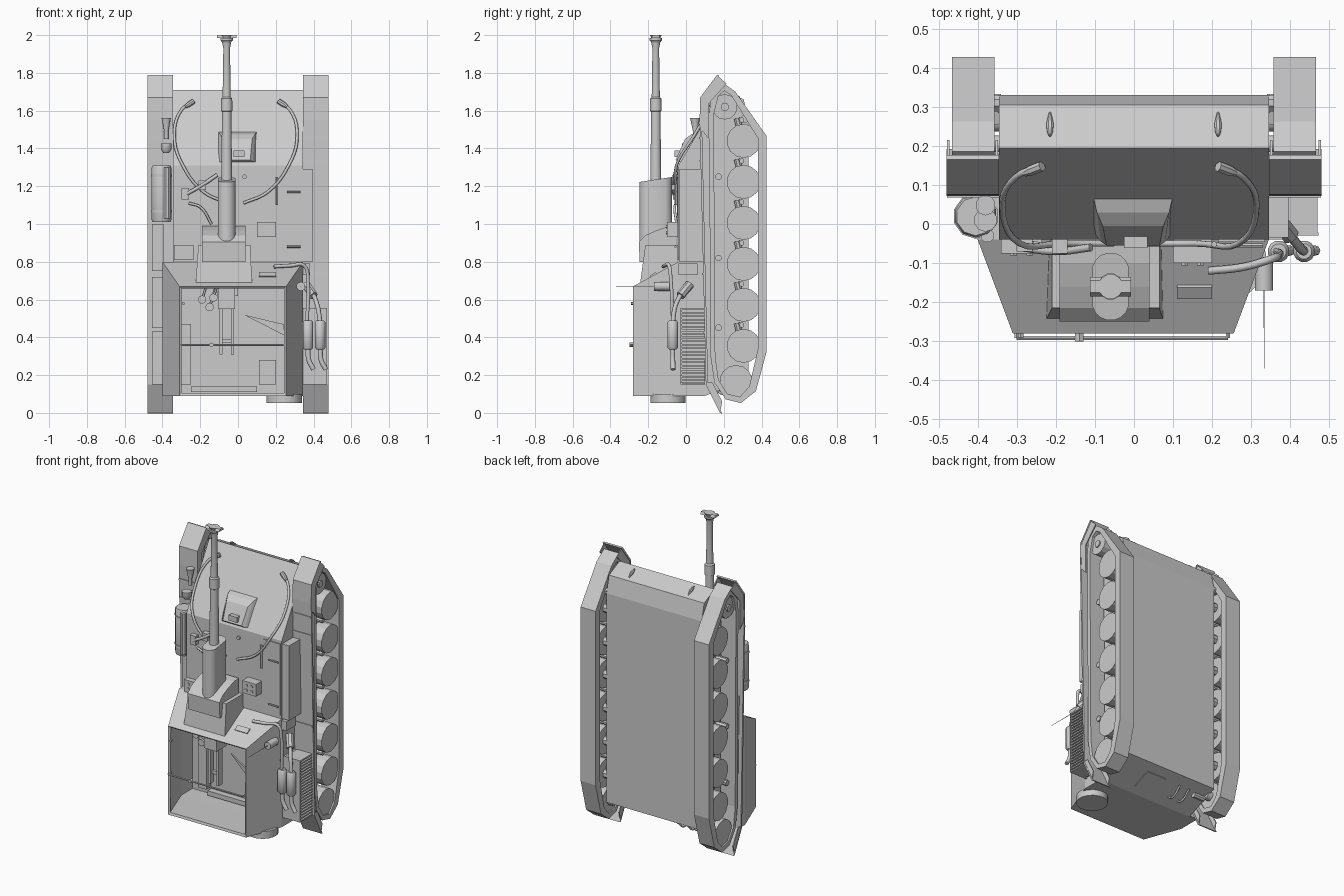
import bpy, bmesh, math
from mathutils import Vector


def loft(name, rings, caps=True, smooth=False, thick=0):
    """Skin a list of closed rings of 3D points."""
    bm = bmesh.new()
    vs = [[bm.verts.new(p) for p in r] for r in rings]
    n = len(rings[0])
    for a, b in zip(vs, vs[1:]):
        for i in range(n):
            bm.faces.new((a[i], a[(i + 1) % n], b[(i + 1) % n], b[i]))
    if caps:
        bm.faces.new(vs[0])
        bm.faces.new(vs[-1])
    bmesh.ops.remove_doubles(bm, verts=bm.verts, dist=1e-5)
    bmesh.ops.recalc_face_normals(bm, faces=bm.faces)
    me = bpy.data.meshes.new(name)
    bm.to_mesh(me)
    bm.free()
    if smooth:
        me.polygons.foreach_set("use_smooth", [True] * len(me.polygons))
        me.set_sharp_from_angle(angle=math.radians(40))
    ob = bpy.data.objects.new(name, me)
    bpy.context.collection.objects.link(ob)
    if thick:
        m = ob.modifiers.new("thickness", 'SOLIDIFY')
        m.thickness, m.offset, m.use_even_offset = thick, -1, True
    return ob


def prism(name, prof, x0, x1):
    """Side profile of (y, z) points extruded along x."""
    return loft(name, [[(x, y, z) for y, z in prof] for x in (x0, x1)])


def box(name, x0, x1, y0, y1, z0, z1):
    return prism(name, [(y0, z0), (y1, z0), (y1, z1), (y0, z1)], x0, x1)


def lathe(name, p0, p1, steps, n=12, smooth=True):
    """Round part from p0 to p1; steps are (fraction, radius)."""
    p0, p1 = Vector(p0), Vector(p1)
    q = (p1 - p0).to_track_quat('Z', 'Y')
    angles = [2 * math.pi * (i + .5) / n for i in range(n)]
    rings = [[p0.lerp(p1, t) + q @ Vector((r * math.cos(a), r * math.sin(a), 0)) for a in angles]
             for t, r in steps]
    return loft(name, rings, smooth=smooth)


def rod(name, p0, p1, r, n=10, smooth=True):
    return lathe(name, p0, p1, [(0, r), (1, r)], n, smooth)


def pipe(name, pts, r):
    cu = bpy.data.curves.new(name, 'CURVE')
    cu.dimensions, cu.bevel_depth, cu.bevel_resolution = '3D', r, 2
    cu.resolution_u, cu.use_fill_caps = 5, True
    sp = cu.splines.new('BEZIER')
    sp.bezier_points.add(len(pts) - 1)
    for b, p in zip(sp.bezier_points, pts):
        b.co, b.handle_left_type, b.handle_right_type = p, 'AUTO', 'AUTO'
    ob = bpy.data.objects.new(name, cu)
    bpy.context.collection.objects.link(ob)


def sheet(name, prof, x0, x1, t):
    """Bent plate following (y, z) points, thickened towards +y."""
    prism(name, prof + [(y + t, z - t * .3) for y, z in reversed(prof)], x0, x1)


def glacis(z):
    return max(-.04, .195 - (1.71 - z) * .5875)


# hull with low floor under the fighting compartment
prism("hull", [(.195, 1.71), (.305, 1.66), (.33, 1.55), (.33, .18), (.1, .09),
               (.1, .79), (-.04, .79), (-.04, 1.31)], -.345, .345)

# open-topped fighting compartment
rings = [[(a, y, .09), (b, y, .09), (b, y, h), (a, y, h)]
         for y, a, b, h in ((.1, -.40, .345, .8), (-.04, -.40, .345, .8), (-.28, -.31, .255, .67))]
loft("compartment_walls", rings, caps=False, thick=.014)
box("compartment_floor", -.395, .34, .08, .105, .095, .795)
rod("rear_drum", (.245, -.095, .052), (.245, -.095, .1), .095, 16)
rod("cross_rail", (-.30, -.292, .36), (.24, -.292, .36), .006, 6)
for x in (-.30, .24):
    rod("rail_bracket", (x, -.292, .36), (x, -.26, .36), .006, 6)
rod("rail_clamp", (-.14, -.3, .36), (-.14, -.28, .36), .012, 6)
rod("front_rail", (-.29, -.29, .58), (-.29, -.27, .58), .008, 6)

# running gear, mirrored left and right
wheel_z = [1.44 - .217 * i for i in range(6)]
outer = [(.135, 1.7), (.185, 1.755), (.262, 1.7), (.427, 1.465), (.427, .325), (.37, .115),
         (.29, .052), (.21, .072), (.15, .16), (.13, .3), (.122, 1.58)]
inner = [(.172, 1.68), (.203, 1.705), (.24, 1.68), (.38, 1.455), (.38, .335), (.335, .14),
         (.285, .085), (.22, .1), (.172, .175), (.155, .3), (.147, 1.58)]
for s in (-1, 1):
    ring = lambda prof, x: [(s * x, y, z) for y, z in prof]
    loft("track_belt", [ring(outer, .357), ring(outer, .465), ring(inner, .465),
                        ring(inner, .357), ring(outer, .357)], caps=False)
    for z in wheel_z:
        lathe("road_wheel", (s * .37, .305, z), (s * .455, .305, z), [(0, .09), (1, .09)], 14, False)
        rod("wheel_axle", (s * .34, .305, z), (s * .37, .305, z), .03, 8)
        rod("swing_arm", (s * .355, .30, z), (s * .355, .27, z + .12), .018, 8)
        rod("arm_stop", (s * .34, .295, z + .11), (s * .41, .295, z + .11), .014, 8)
    lathe("idler_wheel", (s * .365, .265, .165), (s * .455, .265, .165), [(0, .088), (1, .088)], 14, False)
    rod("idler_axle", (s * .33, .265, .165), (s * .37, .265, .165), .03, 10)
    lathe("drive_sprocket", (s * .37, .205, 1.62), (s * .45, .205, 1.62), [(0, .067), (1, .067)], 14, False)
    rod("sprocket_hub", (s * .33, .205, 1.62), (s * .458, .205, 1.62), .022, 10)
    rod("tension_roller", (s * .345, .31, 1.555), (s * .39, .31, 1.555), .022, 8)
    for z in (1.25, .82, .45):
        rod("return_roller", (s * .34, .172, z), (s * .42, .172, z), .018, 8)
    # fender with sloped nose, side cheeks and tail flap
    sheet("fender", [(.165, 1.79), (.075, 1.67), (.072, 1.55), (.105, .15), (.18, 0)],
          s * .345, s * .48, .012)
    for x in (.348, .472):
        prism("fender_cheek", [(.165, 1.788), (.077, 1.67), (.08, 1.5), (.122, 1.45),
                               (.122, 1.64), (.215, 1.742)], s * x, s * (x + .006))
        prism("flap_cheek", [(.105, .16), (.18, 0), (.192, .06), (.14, .16)], s * x, s * (x + .006))
    for z in (1.33, 1.45, .73, .42):
        y = .072 + (1.55 - z) * .0235
        box("fender_seam", s * .345, s * .478, y - .006, y, z, z + .01)
    # tow hooks and tow cables on the nose
    lathe("tow_hook", (s * .215, .285, 1.67), (s * .215, .225, 1.706),
          [(0, .003), (.5, .01), (.8, .008), (1, .003)], 8)
    path = [(.235, 1.645), (.29, 1.6), (.325, 1.47), (.28, 1.31), (.17, 1.17), (.04, 1.11)]
    pipe("tow_cable", [(s * x - .012, glacis(z) - .01, z) for x, z in path], .008)
    lathe("cable_eye", (s * .27 - .01, glacis(1.62) - .012, 1.62),
          (s * .225 - .01, glacis(1.65) - .012, 1.65), [(0, .009), (.4, .014), (1, .014)], 8)

# driver hood on the glacis
loft("driver_hood", [[(-.105, .075, 1.49), (.1, .075, 1.49), (.1, -.02, 1.325), (-.105, -.02, 1.325)],
                     [(-.095, .03, 1.475), (.09, .03, 1.475), (.08, -.045, 1.33), (-.085, -.045, 1.33)],
                     [(-.08, -.005, 1.45), (.075, -.005, 1.45), (.065, -.055, 1.34), (-.07, -.055, 1.34)]])
box("driver_visor", -.025, .035, -.062, -.025, 1.355, 1.39)
rod("deck_cap", (.035, -.05, 1.25), (.035, -.03, 1.25), .012, 8)

# gun mount: wide base and curved shield
loft("mount_base", [[(-.225, -.05, .67), (.075, -.05, .67), (.075, -.245, .67), (-.225, -.245, .67)],
                    [(-.21, -.04, .89), (.065, -.04, .89), (.065, -.215, .89), (-.21, -.215, .89)]])
prism("curved_shield", [(-.05, .8), (-.245, .8), (-.25, .905), (-.215, .94), (-.16, .965),
                        (-.1, .985), (-.05, .99)], -.19, .04)
# recoil housing with oval section
oval = [(-.06 + .047 * math.cos(a), -.16 + .045 * math.sin(a) + math.copysign(.042, math.sin(a)))
        for a in [math.pi * (i + .5) / 8 for i in range(16)]]
loft("recoil_housing", [[(x, y, .9) for x, y in oval],
                        [(x, y, 1.222 + (y + .25) * .15) for x, y in oval]], smooth=True)
# barrel and muzzle brake
lathe("gun_barrel", (-.06, -.16, 1.2), (-.06, -.16, 1.96),
      [(0, .03), (.1, .029), (.52, .025), (.525, .031), (.61, .03), (.62, .022), (.96, .018), (1, .024)], 16)
lathe("muzzle_brake", (-.06, -.16, 1.945), (-.06, -.16, 2.0),
      [(0, .02), (.25, .022), (.5, .034), (.7, .034), (.72, .024), (1, .032)], 12)
for s in (-1, 1):
    prism("muzzle_baffle", [(-.185, 1.985), (-.135, 1.985), (-.145, 2.0), (-.175, 2.0)],
          -.06 + s * .02, -.06 + s * .052)

# breech, cradle and crew fittings inside
box("breech_block", -.105, -.015, -.2, -.1, .55, .67)
for x in (-.09, -.03):
    box("breech_rail", x - .008, x + .008, -.17, -.13, .31, .57)
box("breech_link", -.09, -.03, -.15, -.13, .37, .39)
box("gun_pedestal", -.11, 0, -.1, .08, .62, .78)
box("left_locker", -.31, -.25, .03, .08, .15, .47)
box("ammo_locker", .11, .2, .0, .08, .15, .28)
box("rear_bench", -.25, .1, .04, .08, .11, .14)
for x, z in ((-.19, .6), (-.15, .56), (-.13, .61)):
    lathe("hand_wheel", (x, -.17, z), (x, -.155, z), [(0, .022), (1, .022)], 10)
    rod("hand_wheel_shaft", (x, -.16, z), (x + .03, -.1, z + .1), .007, 6)
loft("inner_flap", [[(.03, -.12, .52), (.24, -.2, .47), (.245, -.2, .41)],
                    [(.03, -.11, .52), (.24, -.19, .47), (.245, -.19, .41)]])

# left fender stowage
lathe("stowage_drum", (-.405, .02, 1.01), (-.405, .02, 1.31), [(0, .05), (.04, .055), (.96, .055), (1, .05)], 10)
for z in (1.06, 1.25):
    rod("drum_strap", (-.405, .02, z), (-.405, .02, z + .015), .058, 10)
rod("spare_tube", (-.375, -.03, 1.03), (-.375, -.03, 1.3), .018, 8)
for z0, z1 in ((.15, .43), (.45, .72), (.75, 1.0)):
    box("left_fender_box", -.455, -.395, .07, .11, z0, z1)
lathe("horn", (-.38, .048, 1.45), (-.38, .048, 1.56), [(0, .012), (.4, .012), (1, .026)], 10)
lathe("lamp", (-.38, .01, 1.375), (-.38, .01, 1.425), [(0, .015), (.4, .03), (1, .03)], 10)
rod("lamp_post", (-.38, .01, 1.4), (-.38, .08, 1.4), .008, 6)

# right fender box and ribbed radiator behind a front plate
box("long_side_box", .335, .395, -.035, .09, .8, 1.29)
box("pipe_bracket", .345, .38, -.04, .06, .73, .79)
box("radiator_core", .345, .45, -.02, .1, .16, .55)
box("radiator_cover", .345, .472, -.03, -.022, .15, .555)
for i in range(22):
    z = .15 + i * .0188
    box("radiator_rib", .36, .47, -.022, .1, z, z + .009)
# twin mufflers and pipes
for x in (.37, .435):
    lathe("muffler", (x, -.07, .335), (x, -.07, .49), [(0, .02), (.06, .028), (.94, .028), (1, .02)], 12)
    pipe("tail_pipe", [(x, -.07, .34), (x + .005, -.07, .28), (x + .03, -.068, .23)], .013)
pipe("muffler_inlet", [(.435, -.07, .48), (.42, -.055, .57), (.385, -.01, .65), (.36, .02, .68)], .012)
lathe("inlet_joint", (.4, -.03, .62), (.36, .02, .68), [(0, .024), (1, .024)], 8)
pipe("exhaust_pipe", [(.19, -.12, .775), (.28, -.11, .78), (.35, -.09, .78), (.37, -.08, .7), (.365, -.07, .48)], .01)
# aerial
rod("aerial_base", (.333, -.085, .67), (.333, -.17, .67), .024, 10)
lathe("aerial", (.333, -.16, .67), (.333, -.37, .67), [(0, .002), (1, .001)], 4)

# deck boxes, panels and tools
for x0, x1, y, z0, z1 in ((.1, .2, -.1, .93, 1.01), (-.34, -.235, -.075, .81, .89)):
    box("deck_box", x0, x1, y, -.035, z0, z1)
    for i in (.3, .7):
        for j in (.3, .7):
            c = (x0 + (x1 - x0) * i, y, z0 + (z1 - z0) * j)
            rod("box_stud", c, (c[0], y - .006, c[2]), .01, 6)
box("engine_panel", .215, .335, -.046, -.03, .82, 1.29)
loft("wall_step", [[(.11, -.18, .71), (.2, -.18, .71), (.2, -.15, .73), (.11, -.15, .73)],
                   [(.11, -.192, .725), (.2, -.192, .725), (.2, -.162, .745), (.11, -.162, .745)]])
pipe("barrel_lock", [(-.29, -.06, 1.15), (-.2, -.07, 1.2), (-.11, -.06, 1.26)], .01)
box("lock_foot", -.30, -.26, -.07, -.03, 1.13, 1.19)
box("lock_clamp", -.21, -.17, -.075, -.03, 1.18, 1.23)
pipe("deck_lever", [(-.26, -.05, 1.11), (-.2, -.06, 1.09), (-.14, -.05, 1.0)], .007)
rod("deck_tool", (.205, -.052, 1.1), (.205, -.052, 1.25), .008, 6)
for z in (1.17, .88):
    rod("deck_handle", (.26, -.055, z), (.33, -.055, z), .006, 6)

# rear plate fittings
prism("rear_hatch", [(.15, .105), (.27, .152), (.27, .16), (.15, .12)], -.02, .12)
for x in (-.2, -.13):
    pipe("rear_step", [(x, .16, .12), (x, .2, .1), (x, .27, .15)], .006)
rod("rear_tow_pin", (-.33, .25, .14), (-.25, .25, .14), .018, 8)
